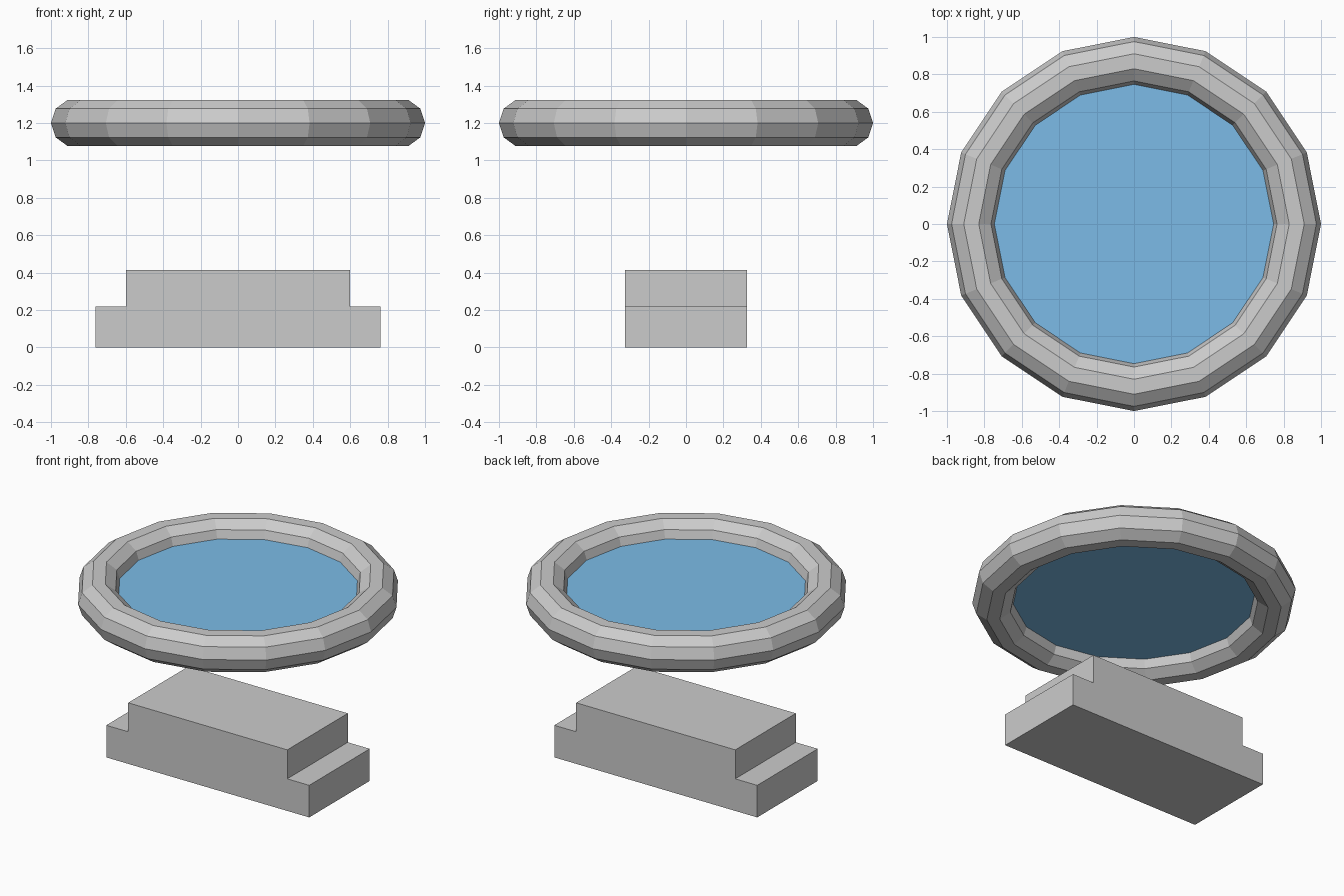
import bpy, bmesh

if "Cube" in bpy.data.objects:
    bpy.data.objects.remove(bpy.data.objects["Cube"])

# Stepped base: one profile extruded along y
half = [(0.763, 0), (0.763, 0.218), (0.598, 0.218), (0.598, 0.415)]
profile = half + [(-x, z) for x, z in reversed(half)]
bm = bmesh.new()
face = bm.faces.new([bm.verts.new((x, -0.325, z)) for x, z in profile])
ext = bmesh.ops.extrude_face_region(bm, geom=[face])
bmesh.ops.translate(bm, vec=(0, 0.65, 0),
                    verts=[e for e in ext["geom"] if isinstance(e, bmesh.types.BMVert)])
bmesh.ops.recalc_face_normals(bm, faces=bm.faces)
mesh = bpy.data.meshes.new("stepped_base")
bm.to_mesh(mesh)
bm.free()
bpy.context.collection.objects.link(bpy.data.objects.new("stepped_base", mesh))

# Floating ring
bpy.ops.mesh.primitive_torus_add(major_segments=16, minor_segments=10,
                                 major_radius=0.87, minor_radius=0.13,
                                 location=(0, 0, 1.2))
bpy.context.object.name = "ring"

# Thin blue pane filling the ring, its rim sunk into the tube
bpy.ops.mesh.primitive_cylinder_add(vertices=16, radius=0.76, depth=0.04,
                                    location=(0, 0, 1.2))
pane = bpy.context.object
pane.name = "portal_pane"
blue = bpy.data.materials.new("blue")
blue.diffuse_color = (0.2, 0.5, 0.8, 1)
blue.use_nodes = True
blue.node_tree.nodes["Principled BSDF"].inputs["Base Color"].default_value = blue.diffuse_color
pane.data.materials.append(blue)
